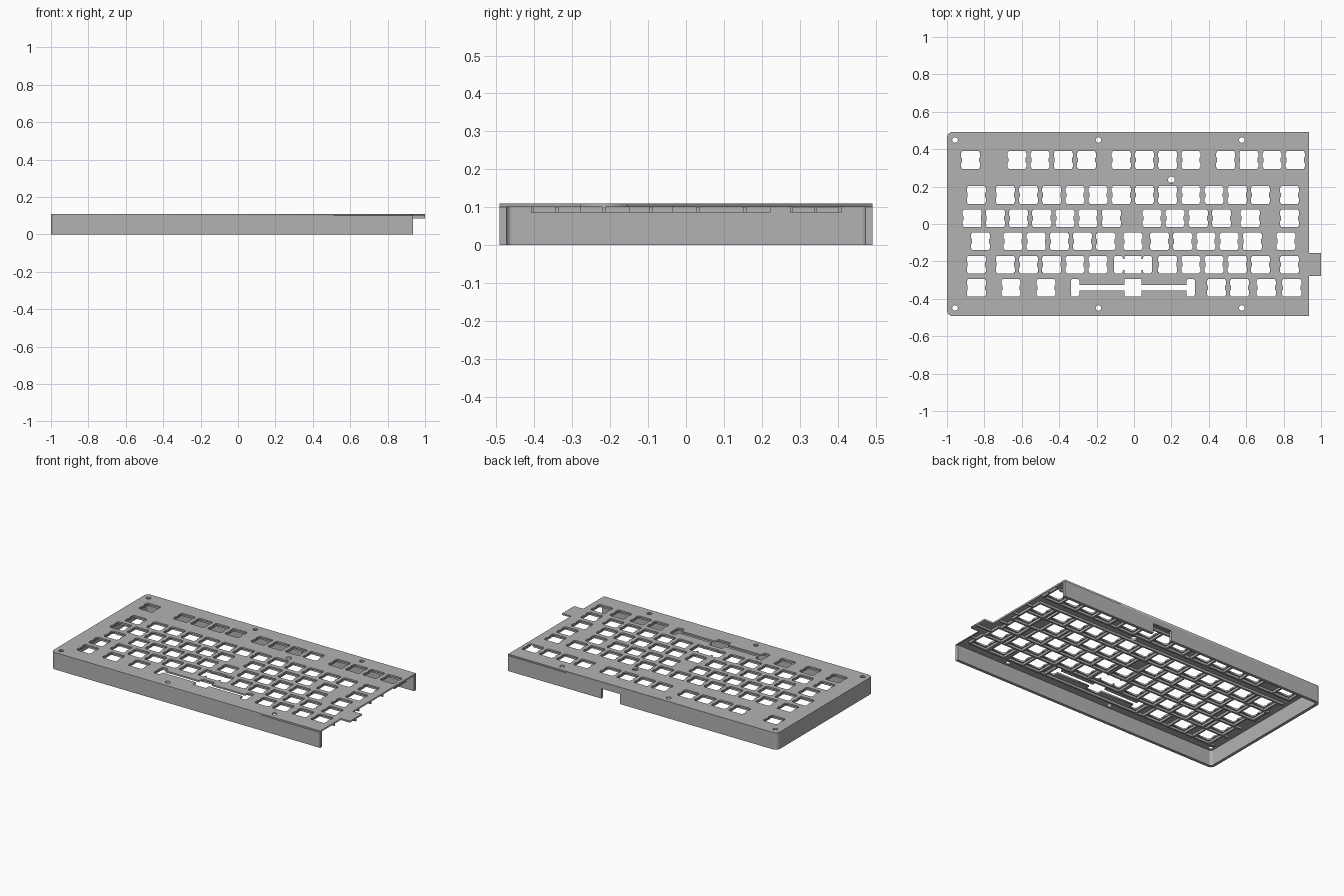
import bpy, bmesh, math

if "Cube" in bpy.data.objects:
    bpy.data.objects.remove(bpy.data.objects["Cube"], do_unlink=True)

grey = bpy.data.materials.new("case grey")
grey.use_nodes = True
grey.diffuse_color = (0.45, 0.45, 0.45, 1)
grey.node_tree.nodes["Principled BSDF"].inputs["Base Color"].default_value = grey.diffuse_color

# Main sizes
LEFT, RIGHT, HALF = -1.0, 0.935, 0.492
TOP, UNDER, RIB = 0.11, 0.1, 0.086
WALL = 0.019
U = 0.124           # spacing of one key
KEY0 = -0.874       # first key centre


def add_mesh(name, bm):
    bmesh.ops.recalc_face_normals(bm, faces=bm.faces)
    mesh = bpy.data.meshes.new(name)
    bm.to_mesh(mesh)
    bm.free()
    mesh.materials.append(grey)
    ob = bpy.data.objects.new(name, mesh)
    bpy.context.collection.objects.link(ob)
    return ob


def box(bm, x0, x1, y0, y1, z0, z1):
    verts = bmesh.ops.create_cube(bm, size=1)["verts"]
    for v in verts:
        v.co.x = x1 if v.co.x > 0 else x0
        v.co.y = y1 if v.co.y > 0 else y0
        v.co.z = z1 if v.co.z > 0 else z0


def mirror_quarter(q):
    # Completes an outline from its +x +y quarter
    left = [(-x, y) for x, y in reversed(q)]
    upper = q + left
    return upper + [(-x, -y) for x, y in q] + [(x, -y) for x, y in reversed(q)]


def key_hole():
    return mirror_quarter([(0.046, 0.011), (0.051, 0.016), (0.051, 0.038),
                           (0.046, 0.042), (0.046, 0.047)])


def wide_hole(s, w, slot):
    # Key hole joined by a slot to a stabiliser hole on each side
    return mirror_quarter([(s + w, 0.038), (s + w - 0.008, 0.047), (s - w + 0.008, 0.047),
                           (s - w, 0.038), (s - w, slot), (0.046, slot), (0.046, 0.047)])


def circle(r, n=20):
    return [(r * math.cos(math.tau * i / n), r * math.sin(math.tau * i / n)) for i in range(n)]


def arc(cx, cy, r, a0, a1, n=8):
    return [(cx + r * math.cos(math.radians(a0 + (a1 - a0) * i / n)),
             cy + r * math.sin(math.radians(a0 + (a1 - a0) * i / n))) for i in range(n + 1)]


def rounded_left(inset, r):
    # Path along the back, around the left end and along the front
    x, y = LEFT + inset + r, HALF - inset - r
    return ([(RIGHT, HALF - inset)] + arc(x, y, r, 90, 180)
            + arc(x, -y, r, 180, 270) + [(RIGHT, -HALF + inset)])


# Key rows: centre height and key positions in key units
def run(start, count):
    return [start + i for i in range(count)]


rows = [
    (0.342, [0] + run(2, 4) + run(6.5, 4) + run(11, 4)),
    (0.155, [0.25] + run(1.5, 12) + [13.75]),
    (0.031, run(0.07, 7) + run(7.82, 4) + [12.06, 13.75]),
    (-0.093, [0.43] + run(1.83, 5) + [7] + run(8.15, 5) + [13.6]),
    (-0.217, [0.25] + run(1.5, 5) + [7] + run(8.5, 5) + [13.75]),
    (-0.341, [0.25, 1.75, 3.25, 7, 10.6, 11.6, 12.75, 13.85]),
]
wide = {4: (0.078, 0.024, 0.03), 5: (0.309, 0.023, 0.015)}

# Top plate with holes, as a filled flat curve
curve = bpy.data.curves.new("top_plate", "CURVE")
curve.dimensions = "2D"
curve.fill_mode = "BOTH"
curve.extrude = (TOP - UNDER) / 2


def outline(points, x=0, y=0):
    sp = curve.splines.new("POLY")
    sp.points.add(len(points) - 1)
    for p, (px, py) in zip(sp.points, points):
        p.co = (px + x, py + y, 0, 1)
    sp.use_cyclic_u = True


tab_y, tab_half = -0.217, 0.062
outline(rounded_left(0, 0.03) + [(RIGHT, tab_y - tab_half), (1, tab_y - tab_half),
                                 (1, tab_y + tab_half), (RIGHT, tab_y + tab_half)])
for r, (y, keys) in enumerate(rows):
    for k in keys:
        special = r in wide and k == 7
        outline(wide_hole(*wide[r]) if special else key_hole(), KEY0 + k * U, y)
for x in (-0.957, -0.19, 0.577):
    for y in (-0.449, 0.449):
        outline(circle(0.015), x, y)
outline(circle(0.018), 0.2, 0.236)

plate = bpy.data.objects.new("top_plate", curve)
plate.location.z = (TOP + UNDER) / 2
bpy.context.collection.objects.link(plate)
curve.materials.append(grey)
bpy.ops.object.select_all(action="DESELECT")
plate.select_set(True)
bpy.context.view_layer.objects.active = plate
bpy.ops.object.convert(target="MESH")

# Back, left and front wall in one piece, open on the +x end
bm = bmesh.new()
loop = rounded_left(0, 0.03) + rounded_left(WALL, 0.015)[::-1]
face = bm.faces.new([bm.verts.new((x, y, 0)) for x, y in loop])
ext = bmesh.ops.extrude_face_region(bm, geom=[face])["geom"]
for v in ext:
    if isinstance(v, bmesh.types.BMVert):
        v.co.z = UNDER
walls = add_mesh("outer_wall", bm)

# Cable notch in the back wall
bm = bmesh.new()
box(bm, 0.13, 0.265, HALF - 0.05, HALF + 0.05, -0.05, 0.065)
cutter = add_mesh("cable_notch_cutter", bm)
cutter.hide_render = True
cutter.hide_viewport = True
cutter.display_type = "WIRE"
mod = walls.modifiers.new("cable notch", "BOOLEAN")
mod.operation = "DIFFERENCE"
mod.solver = "EXACT"
mod.object = cutter

# Stiffening ribs under the plate, between the key holes
bm = bmesh.new()
t, h = 0.006, U / 2
levels = sorted({round(y + s * h, 3) for y, _ in rows for s in (-1, 1)})
for y in levels:
    box(bm, KEY0 - h - t, 0.9, y - t, y + t, RIB, UNDER)
for r, (y, keys) in enumerate(rows):
    edges = set()
    for k in keys:
        reach = h
        if r in wide and k == 7:
            reach = wide[r][0] + wide[r][1] + 0.012
        for s in (-1, 1):
            edges.add(round(KEY0 + k * U + s * reach, 3))
    for x in edges:
        box(bm, x - t, x + t, y - h, y + h, RIB, UNDER)
    # Short rib from the last key to the open end, longer under the tab
    end = 1 if y == tab_y else RIGHT
    box(bm, max(edges), end, y - 0.004, y + 0.004, RIB, UNDER)
add_mesh("stiffening_ribs", bm)
